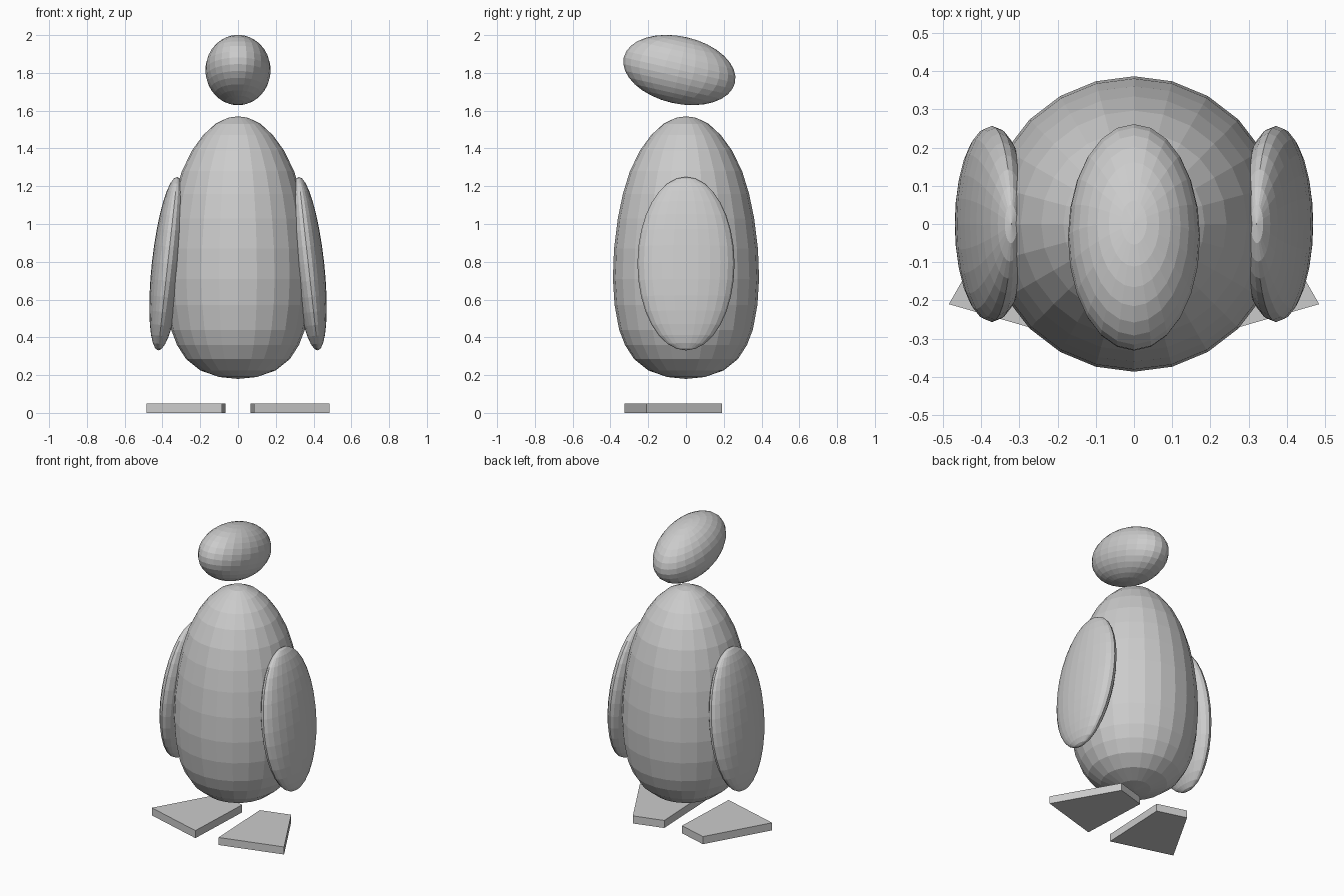
import bpy
import bmesh
from math import radians, pi, cos, sin

if "Cube" in bpy.data.objects:
    bpy.data.objects.remove(bpy.data.objects["Cube"])


def finish(name, bm):
    bmesh.ops.recalc_face_normals(bm, faces=bm.faces)
    mesh = bpy.data.meshes.new(name)
    bm.to_mesh(mesh)
    bm.free()
    obj = bpy.data.objects.new(name, mesh)
    bpy.context.collection.objects.link(obj)
    return obj


def ellipsoid(name, center, radii, rotation):
    bm = bmesh.new()
    bmesh.ops.create_uvsphere(bm, u_segments=24, v_segments=16, radius=1)
    obj = finish(name, bm)
    obj.location, obj.scale, obj.rotation_euler = center, radii, rotation
    return obj


def lathe(name, profile, sides):
    bm = bmesh.new()
    rings = [[bm.verts.new((r * cos(2 * pi * i / sides), r * sin(2 * pi * i / sides), z))
              for i in range(sides)] for r, z in profile[1:-1]]
    ends = [bm.verts.new((0, 0, profile[k][1])) for k in (0, -1)]
    for i in range(sides):
        j = (i + 1) % sides
        for a, b in zip(rings, rings[1:]):
            bm.faces.new((a[i], a[j], b[j], b[i]))
        bm.faces.new((ends[0], rings[0][j], rings[0][i]))
        bm.faces.new((ends[1], rings[-1][i], rings[-1][j]))
    return finish(name, bm)


def plate(name, outline, height):
    bm = bmesh.new()
    face = bm.faces.new([bm.verts.new((x, y, 0)) for x, y in outline])
    top = bmesh.ops.extrude_face_region(bm, geom=[face])
    verts = [v for v in top["geom"] if isinstance(v, bmesh.types.BMVert)]
    bmesh.ops.translate(bm, verts=verts, vec=(0, 0, height))
    # keep the underside closed
    if not any(all(v.co.z == 0 for v in f.verts) for f in bm.faces):
        bm.faces.new([v for v in bm.verts if v.co.z == 0])
    return finish(name, bm)


# Egg-shaped body, fuller at the bottom
lathe("body", [(0, .18), (.10, .19), (.20, .225), (.275, .285), (.323, .36), (.354, .44),
               (.378, .57), (.387, .71), (.381, .87), (.361, 1.03), (.334, 1.16),
               (.297, 1.28), (.243, 1.39), (.185, 1.47), (.12, 1.53), (.055, 1.562),
               (0, 1.57)], 24)

# Head, raised slightly toward the front
ellipsoid("head", (0, -.035, 1.815), (.173, .302, .178), (radians(-12.8), 0, 0))

# Flippers and splayed feet on both sides
foot = [(.085, -.325), (.485, -.21), (.257, .19), (.065, .135)]
for side, s in (("left", -1), ("right", 1)):
    ellipsoid(side + "_wing", (s * .372, 0, .79), (.084, .257, .462), (0, radians(-6.3 * s), 0))
    plate(side + "_foot", [(s * x, y) for x, y in foot], .05)
